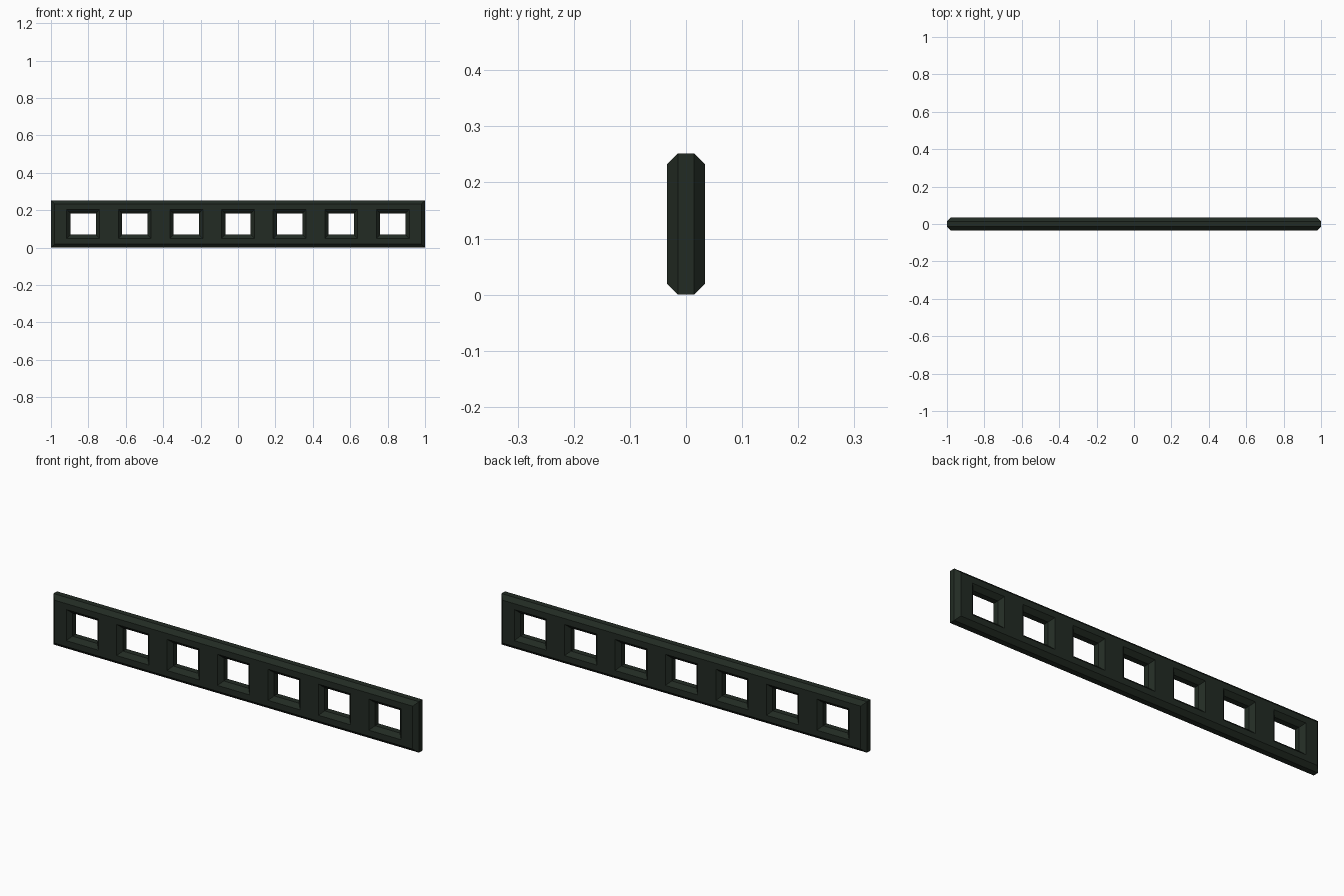
import bpy, bmesh

if "Cube" in bpy.data.objects:
    bpy.data.objects.remove(bpy.data.objects["Cube"])

HOLES, PITCH = 7, 0.276
HALF_W, HALF_H = 0.068, 0.057      # window half size
HEIGHT, DEPTH, CH = 0.252, 0.034, 0.02
MID = HEIGHT / 2

def grid_lines(flat):
    """x and z lines of the bar and window edges; flat = face inside the chamfers."""
    c = CH if flat else 0.0
    xs = [-1 + c]
    for k in range(HOLES):
        x = (k - (HOLES - 1) / 2) * PITCH
        xs += [x - HALF_W - c, x + HALF_W + c]
    xs.append(1 - c)
    zs = [c, MID - HALF_H - c, MID + HALF_H + c, HEIGHT - c]
    return xs, zs

# four layers through the depth: face, rim, rim, face
layers = [(-DEPTH, True), (-DEPTH + CH, False), (DEPTH - CH, False), (DEPTH, True)]
bm = bmesh.new()
V = []
for y, flat in layers:
    xs, zs = grid_lines(flat)
    V.append([[bm.verts.new((x, y, z)) for z in zs] for x in xs])

# solid cells of the front and back faces, with walls wherever a cell is open
NX, NZ = len(V[0]) - 1, len(V[0][0]) - 1
def solid(i, j):
    return 0 <= i < NX and 0 <= j < NZ and not (i % 2 == 1 and j == 1)

for i in range(NX):
    for j in range(NZ):
        if not solid(i, j):
            continue
        loop = [(i, j), (i + 1, j), (i + 1, j + 1), (i, j + 1)]
        bm.faces.new([V[0][a][b] for a, b in loop])
        bm.faces.new([V[3][a][b] for a, b in reversed(loop)])
        for k, (di, dj) in enumerate([(0, -1), (1, 0), (0, 1), (-1, 0)]):
            if solid(i + di, j + dj):
                continue
            (a, b), (c, d) = loop[k], loop[(k + 1) % 4]
            for n in range(3):
                bm.faces.new([V[n][c][d], V[n][a][b], V[n + 1][a][b], V[n + 1][c][d]])

# drop unused inner points and tidy normals
bmesh.ops.delete(bm, geom=[v for v in bm.verts if not v.link_faces], context='VERTS')
bmesh.ops.recalc_face_normals(bm, faces=bm.faces)
mesh = bpy.data.meshes.new("windowed_bar")
bm.to_mesh(mesh)
bm.free()

bar = bpy.data.objects.new("windowed_bar", mesh)
bpy.context.collection.objects.link(bar)
mat = bpy.data.materials.new("dark_green")
mat.diffuse_color = (0.016, 0.024, 0.017, 1)
mat.use_nodes = True
mat.node_tree.nodes["Principled BSDF"].inputs["Base Color"].default_value = mat.diffuse_color
mesh.materials.append(mat)
